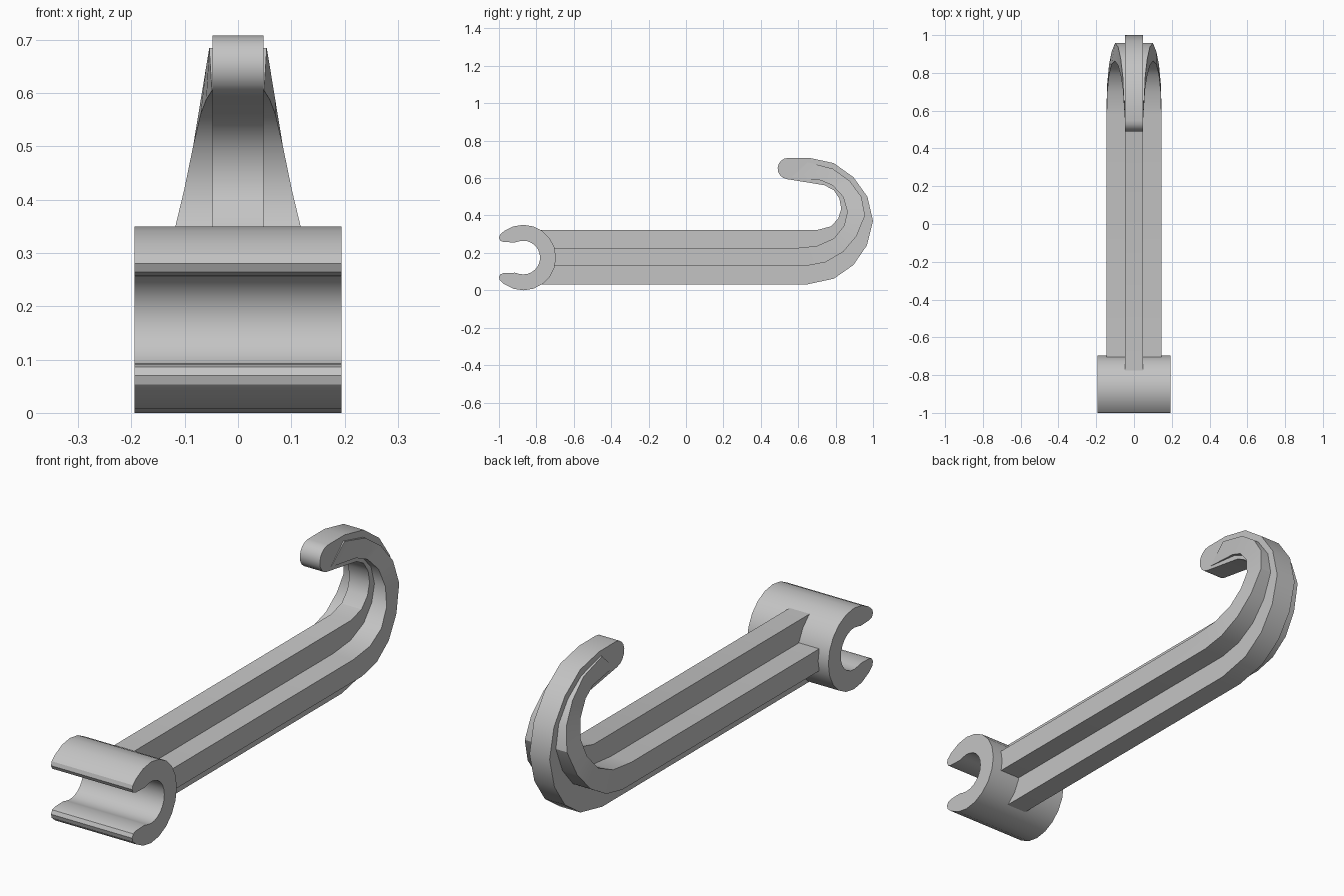
import bpy, bmesh
from math import sin, cos, radians

cube = bpy.data.objects.get("Cube")
if cube:
    bpy.data.objects.remove(cube)

COLOR = (0.55, 0.55, 0.55, 1)
grey = bpy.data.materials.new("light_grey")
grey.use_nodes = True
grey.diffuse_color = COLOR
grey.node_tree.nodes["Principled BSDF"].inputs["Base Color"].default_value = COLOR


def finish(name, bm):
    """Turn a bmesh into a smooth-shaded grey object with sharp edges."""
    bmesh.ops.recalc_face_normals(bm, faces=bm.faces)
    mesh = bpy.data.meshes.new(name)
    bm.to_mesh(mesh)
    bm.free()
    mesh.materials.append(grey)
    obj = bpy.data.objects.new(name, mesh)
    bpy.context.collection.objects.link(obj)
    bpy.ops.object.select_all(action='DESELECT')
    obj.select_set(True)
    bpy.context.view_layer.objects.active = obj
    bpy.ops.object.shade_smooth_by_angle(angle=radians(32))


def extrude_profile(name, points, half_width):
    """Extrude a closed (y, z) outline symmetrically along x."""
    bm = bmesh.new()
    face = bm.faces.new([bm.verts.new((-half_width, y, z)) for y, z in points])
    new = bmesh.ops.extrude_face_region(bm, geom=[face])["geom"]
    verts = [v for v in new if isinstance(v, bmesh.types.BMVert)]
    bmesh.ops.translate(bm, verts=verts, vec=(2 * half_width, 0, 0))
    finish(name, bm)


def arc(cy, cz, r, start, end, steps):
    angles = [radians(start + (end - start) * i / steps) for i in range(steps + 1)]
    return [(cy + r * cos(a), cz + r * sin(a)) for a in angles]


# Open clip: upper half of a C outline, mirrored about its middle height
CY, CZ = -0.87, 0.175
upper = arc(CY, CZ, 0.175, 0, 126, 7)
upper += [(-0.995, 0.297), (-1, 0.28), (-0.992, 0.264), (-0.975, 0.258), (-0.915, 0.256)]
upper += arc(CY, CZ, 0.09, 106, 0, 7)
lower = [(y, 2 * CZ - z) for y, z in reversed(upper[1:-1])]
extrude_profile("clip", upper + lower, 0.194)

# Central web with the hook
web = [(-0.776, 0.03), (0.64, 0.03), (0.79, 0.062), (0.895, 0.135), (0.967, 0.24),
       (1.0, 0.37), (0.97, 0.5), (0.895, 0.605), (0.79, 0.68), (0.66, 0.708)]
web += arc(0.547, 0.651, 0.057, 90, 262, 8)
web += [(0.74, 0.562), (0.79, 0.535), (0.82, 0.49), (0.83, 0.437), (0.815, 0.385),
        (0.775, 0.342), (0.7, 0.322), (-0.776, 0.322)]
extrude_profile("hook_web", web, 0.048)

# Side flange following the hook, narrowing towards the tip
outer = [(-0.75, 0.13), (0.64, 0.13), (0.745, 0.15), (0.84, 0.205), (0.912, 0.29),
         (0.957, 0.4), (0.938, 0.5), (0.875, 0.585), (0.785, 0.65), (0.65, 0.685)]
inner = [(-0.75, 0.225), (0.58, 0.225), (0.7, 0.237), (0.79, 0.277), (0.845, 0.345),
         (0.863, 0.42), (0.84, 0.5), (0.785, 0.56), (0.72, 0.588), (0.565, 0.605)]
bm = bmesh.new()
rings = []
for a, b in zip(outer, inner):
    w = 0.145 - 0.164 * (a[1] - 0.13)
    tip = 0.049 if a is outer[-1] else w
    rings.append([bm.verts.new((-w, *a)), bm.verts.new((w, *a)),
                  bm.verts.new((tip, *b)), bm.verts.new((-tip, *b))])
for r, s in zip(rings, rings[1:]):
    for i in range(4):
        j = (i + 1) % 4
        bm.faces.new((r[i], r[j], s[j], s[i]))
bm.faces.new(rings[0])
bm.faces.new(rings[-1])
finish("side_flange", bm)
